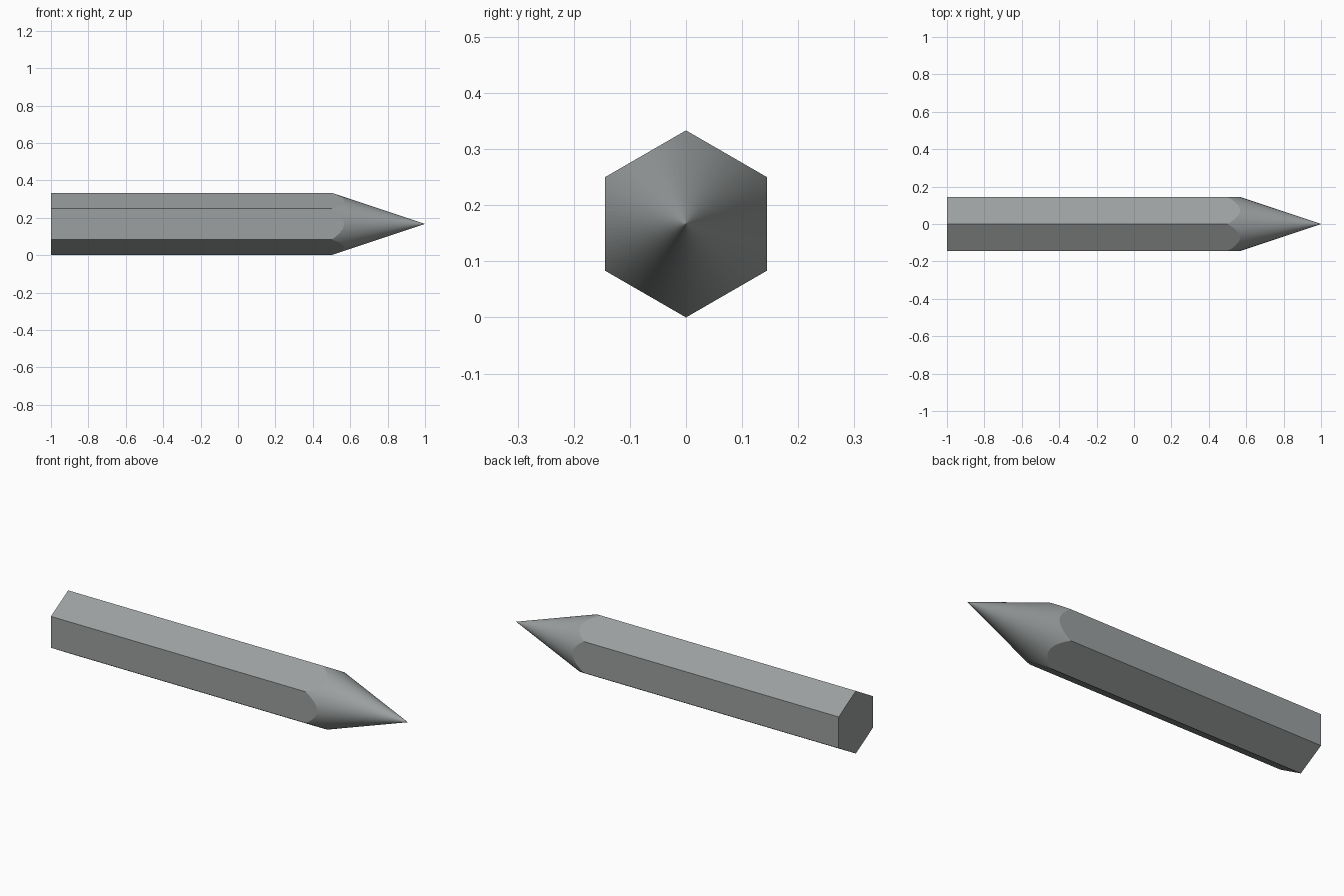
import bpy, bmesh
from math import cos, sin, pi

if "Cube" in bpy.data.objects:
    bpy.data.objects.remove(bpy.data.objects["Cube"])

R = 1 / 6            # corner radius of the hexagonal shaft
SLOPE = 3.0          # cone length per unit of radius
BACK, TIP = -1.0, 1.0
STEPS = 20           # cone segments per shaft side


def corner(i):
    a = pi / 2 + i * pi / 3
    return R * cos(a), R * sin(a)


bm = bmesh.new()

# Back hexagon, and the scalloped rim where the sharpening cone cuts the shaft
back = [bm.verts.new((BACK, y, z + R)) for y, z in map(corner, range(6))]
rim = []
for i in range(6):
    (y0, z0), (y1, z1) = corner(i), corner(i + 1)
    for s in range(STEPS):
        t = s / STEPS
        y, z = y0 + (y1 - y0) * t, z0 + (z1 - z0) * t
        r = (y * y + z * z) ** 0.5
        rim.append(bm.verts.new((TIP - SLOPE * r, y, z + R)))

# Flat end and six flat shaft sides
bm.faces.new(back)
for i in range(6):
    edge = [rim[(i * STEPS + s) % len(rim)] for s in range(STEPS + 1)]
    bm.faces.new([back[i]] + edge + [back[(i + 1) % 6]])

# Finely faceted cone, left flat so the shading stays clean at the point
tip = bm.verts.new((TIP, 0, R))
for i, v in enumerate(rim):
    bm.faces.new((v, rim[(i + 1) % len(rim)], tip))

bmesh.ops.recalc_face_normals(bm, faces=bm.faces)
mesh = bpy.data.meshes.new("pencil")
bm.to_mesh(mesh)
bm.free()
pencil = bpy.data.objects.new("pencil", mesh)
bpy.context.collection.objects.link(pencil)

# Dark cool grey
grey = bpy.data.materials.new("dark_grey")
grey.diffuse_color = (0.33, 0.35, 0.35, 1)
grey.use_nodes = True
grey.node_tree.nodes["Principled BSDF"].inputs["Base Color"].default_value = grey.diffuse_color
mesh.materials.append(grey)
